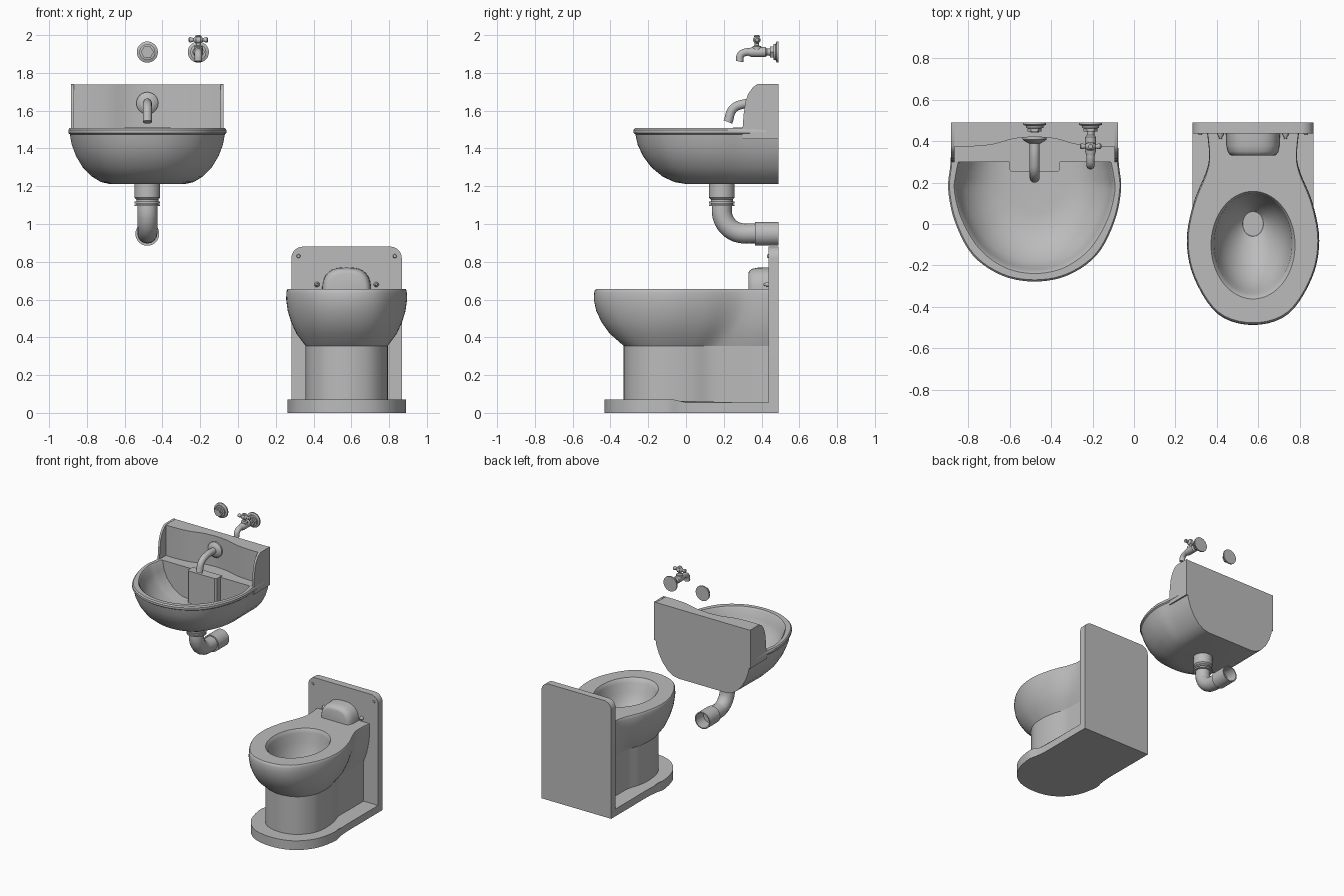
import bpy, bmesh, math
from mathutils import Vector

old = bpy.data.objects.get("Cube")
if old:
    bpy.data.objects.remove(old, do_unlink=True)

grey = bpy.data.materials.new("plain grey ceramic")
grey.use_nodes = True
COLOUR = (0.5, 0.5, 0.5, 1)
grey.diffuse_color = COLOUR
grey.node_tree.nodes["Principled BSDF"].inputs["Base Color"].default_value = COLOUR

TOILET_X, SINK_X, TAP_X = 0.575, -0.48, -0.21
BACK = 0.49


def finish(name, mesh, loc, angle=35):
    mesh.materials.clear()
    mesh.materials.append(grey)
    obj = bpy.data.objects.new(name, mesh)
    obj.location = loc
    bpy.context.collection.objects.link(obj)
    bpy.ops.object.select_all(action='DESELECT')
    obj.select_set(True)
    bpy.context.view_layer.objects.active = obj
    bpy.ops.object.shade_smooth_by_angle(angle=math.radians(angle))
    return obj


def loft(name, rings, loc=(0, 0, 0), angle=35):
    """Skin a stack of equal rings and cap both ends."""
    bm = bmesh.new()
    rows = [[bm.verts.new(p) for p in ring] for ring in rings]
    n = len(rows[0])
    for a, b in zip(rows, rows[1:]):
        for i in range(n):
            j = (i + 1) % n
            bm.faces.new((a[i], a[j], b[j], b[i]))
    bm.faces.new(rows[0][::-1])
    bm.faces.new(rows[-1])
    bmesh.ops.recalc_face_normals(bm, faces=bm.faces)
    mesh = bpy.data.meshes.new(name)
    bm.to_mesh(mesh)
    bm.free()
    return finish(name, mesh, loc, angle)


def smooth(pts, steps=5):
    """Catmull-Rom curve through half-outline points that start on the axis."""
    p = [Vector(q) for q in pts]
    p = [Vector((-p[1].x, p[1].y))] + p + [p[-1]]
    out = []
    for a, b, c, d in zip(p, p[1:], p[2:], p[3:]):
        for k in range(steps):
            t = k / steps
            out.append(0.5 * (2 * b + (c - a) * t + (2 * a - 5 * b + 4 * c - d) * t * t
                              + (3 * b - a - 3 * c + d) * t ** 3))
    return out + [p[-1]]


def half(pts):
    """Smoothed half outline closed by a straight back edge."""
    s = smooth(pts)
    return s + [Vector((0, s[-1].y))]


def blend(a, b, f):
    return [p.lerp(q, f) for p, q in zip(a, b)]


def ring(h, z):
    """Mirror a half outline into a full ring at height z."""
    full = list(h) + [Vector((-p.x, p.y)) for p in h[-2:0:-1]]
    return [(p.x, p.y, z(p.y) if callable(z) else z) for p in full]


def oval(n, rx, ry, cy):
    return [Vector((rx * math.sin(math.pi * i / (n - 1)),
                    cy - ry * math.cos(math.pi * i / (n - 1)))) for i in range(n)]


def turned(name, profile, loc, axis='Y', n=32):
    """Turned part from (distance, radius) pairs along an axis."""
    def place(d, u, v):
        return {'X': (d, u, v), 'Y': (u, d, v), 'Z': (u, v, d)}[axis]
    turns = [2 * math.pi * i / n for i in range(n)]
    return loft(name, [[place(d, r * math.cos(t), r * math.sin(t)) for t in turns]
                       for d, r in profile], loc)


def pipe(name, pts, radius, loc):
    cu = bpy.data.curves.new(name, 'CURVE')
    cu.dimensions = '3D'
    cu.bevel_depth, cu.bevel_resolution, cu.use_fill_caps = radius, 6, True
    sp = cu.splines.new('BEZIER')
    sp.bezier_points.add(len(pts) - 1)
    for bp, (y, z) in zip(sp.bezier_points, pts):
        bp.co = (0, y, z)
        bp.handle_left_type = bp.handle_right_type = 'AUTO'
    tmp = bpy.data.objects.new(name + "_path", cu)
    bpy.context.collection.objects.link(tmp)
    mesh = bpy.data.meshes.new_from_object(tmp.evaluated_get(bpy.context.evaluated_depsgraph_get()))
    bpy.data.objects.remove(tmp, do_unlink=True)
    return finish(name, mesh, loc, 50)


# Toilet bowl: outer skin, flat seat rim, inner basin
wide = half([(0, -.488), (.17, -.435), (.285, -.26), (.32, -.08), (.288, .1),
             (.228, .25), (.212, .33), (.222, .44)])
foot = half([(0, -.33), (.125, -.295), (.2, -.2), (.218, -.09), (.205, .03),
             (.175, .13), (.17, .25), (.17, .44)])
bowl = [ring(blend(foot, wide, f), z) for z, f in
        [(.355, 0), (.42, .47), (.48, .74), (.54, .92), (.6, 1), (.635, .99), (.65, .965), (.655, .93)]]
bowl += [ring(oval(len(wide), rx, ry, cy), z) for z, rx, ry, cy in
         [(.655, .203, .26, -.102), (.645, .196, .252, -.1), (.625, .188, .242, -.095),
          (.56, .18, .23, -.09), (.47, .145, .185, -.07), (.4, .095, .125, -.04),
          (.36, .05, .06, 0), (.3, .04, .045, .02)]]
loft("toilet_bowl", bowl, (TOILET_X, 0, 0))
loft("toilet_pedestal", [ring(foot, z) for z in (.05, .357)], (TOILET_X, 0, 0))

# Plinth, slightly lower towards the back
plinth = half([(0, -.432), (.16, -.395), (.27, -.28), (.313, -.12), (.3, -.03),
               (.292, .06), (.292, .25), (.292, .44)])
top = lambda y: .07 - .015 * min(1, max(0, (y + .06) / .06))
loft("toilet_plinth", [ring(plinth, 0), ring(plinth, top)], (TOILET_X, 0, 0))

# Back plate with rounded top corners
arc = [(.232 + .06 * math.cos(t), .82 + .06 * math.sin(t)) for t in
       [math.pi / 2 * i / 8 for i in range(9)]]
plate = [(-.292, 0), (.292, 0)] + arc + [(-x, z) for x, z in arc[::-1]]
loft("toilet_back_plate", [[(x, y, z) for x, z in plate] for y in (.437, BACK)], (TOILET_X, 0, 0))

# Domed flush cover
def cover_ring(y, s):
    return [(.13 * s * math.copysign(abs(math.cos(t)) ** .7, math.cos(t)), y,
             .645 + .125 * s * math.sin(t) ** .8) for t in [math.pi * i / 20 for i in range(20)] + [math.pi - 1e-6]]
loft("flush_cover", [cover_ring(y, s) for y, s in
                     [(.44, 1), (.38, .99), (.35, .94), (.335, .86), (.33, .75)]], (TOILET_X, 0, 0), 50)
for side in (-1, 1):
    turned("seat_bolt", [(.44, .014), (.43, .014), (.42, .008), (.41, .006)],
           (TOILET_X + side * .157, 0, .68), n=12)
    turned("plate_screw", [(.44, .012), (.43, .008)], (TOILET_X + side * .255, 0, .83), n=12)

# Sink body: outer shell, rolled rim, inner basin
brim = half([(0, -.278), (.16, -.248), (.3, -.15), (.385, .01), (.418, .17), (.406, .3), (.402, BACK)])
base = half([(0, 0), (.07, .01), (.13, .05), (.17, .12), (.19, .2), (.2, .3), (.2, BACK)])
lip = half([(0, -.228), (.14, -.2), (.262, -.11), (.345, .03), (.378, .16), (.372, .24), (.36, .3)])
sump = half([(0, .05), (.05, .06), (.1, .09), (.13, .14), (.14, .2), (.14, .25), (.14, .3)])
sink = [ring(blend(base, brim, f), z) for z, f in
        [(1.212, 0), (1.222, .22), (1.25, .44), (1.3, .66), (1.36, .82), (1.42, .92), (1.475, .965),
         (1.482, 1), (1.498, 1), (1.507, .97)]]
sink += [ring(blend(sump, lip, f), z) for z, f in
         [(1.507, 1.04), (1.495, 1), (1.44, .95), (1.38, .83), (1.32, .6), (1.28, .3), (1.27, 0)]]
loft("sink_basin", sink, (SINK_X, 0, 0))

# Splashback: hollowed panel between two curved cheeks
panel = [Vector(p) for p in [(0, .422)]] + smooth([(0, .42), (.1, .412), (.2, .385), (.3, .375), (.39, .375)])[1:]
panel += [Vector((.39, BACK)), Vector((0, BACK))]
loft("sink_splashback", [ring(panel, z) for z in (1.49, 1.738)], (SINK_X, 0, 0))
cheek = [(BACK, 1.45), (.3, 1.45), (.3, 1.51), (.305, 1.58), (.315, 1.65), (.33, 1.69),
         (.355, 1.725), (.38, 1.74), (BACK, 1.74)]
for side in (-1, 1):
    loft("sink_cheek", [[(x, y, z) for y, z in cheek] for x in (.387 * side, .403 * side)], (SINK_X, 0, 0))

# Overflow box on the basin back wall
box = [Vector(p) for p in [(0, .25), (.11, .25), (.122, .262), (.122, .32), (0, .32)]]
loft("overflow_box", [ring(box, z) for z in (1.27, 1.512)], (SINK_X, 0, 0))

# Sink spout
turned("spout_flange", [(.425, .058), (.408, .058), (.398, .045), (.39, .03)], (SINK_X, 0, 1.64))
pipe("sink_spout", [(.41, 1.64), (.31, 1.636), (.25, 1.61), (.222, 1.54)], .024, (SINK_X, 0, 0))

# Drain pipe to the wall
turned("drain_collar", [(1.215, .068), (1.14, .068), (1.13, .058), (1.118, .058), (1.118, .068),
                        (1.108, .068), (1.108, .058), (1.104, .058), (1.104, .068), (1.094, .068),
                        (1.094, .053)], (SINK_X, .19, 0), 'Z')
bend = [(.19, 1.1), (.19, 1.06)] + [(.31 - .12 * math.cos(t), 1.07 - .12 * math.sin(t)) for t in
                                    [math.pi / 2 * i / 6 for i in range(1, 7)]] + [(.38, .95)]
pipe("drain_bend", bend, .053, (SINK_X, 0, 0))
turned("drain_sleeve", [(.365, .05), (.365, .063), (BACK, .063), (BACK, .055), (.4, .055)],
       (SINK_X, 0, .948))

# Wall fittings: rosette and hexagon nut for both taps
for x in (SINK_X, TAP_X):
    turned("wall_rosette", [(BACK, .056), (.48, .056), (.474, .042), (.464, .042), (.462, .03)], (x, 0, 1.91))
    turned("hexagon_nut", [(.468, .034), (.446, .034)], (x, 0, 1.91), n=6)
turned("fitting_bore", [(.45, .02), (.442, .02)], (SINK_X, 0, 1.91), n=20)

# Tap body, spout and cross handle
turned("tap_body", [(.46, .018), (.43, .018), (.42, .026), (.35, .026), (.33, .02)], (TAP_X, 0, 1.91))
pipe("tap_spout", [(.35, 1.91), (.315, 1.909), (.29, 1.895), (.283, 1.86)], .02, (TAP_X, 0, 0))
turned("tap_stem", [(1.9, .024), (1.94, .024), (1.945, .012), (1.985, .012), (1.995, .016), (2.0, .01)],
       (TAP_X, .375, 0), 'Z', 20)
turned("tap_handle", [(-.052, .008), (-.046, .014), (-.036, .013), (-.025, .009), (-.012, .02),
                      (.012, .02), (.025, .009), (.036, .013), (.046, .014), (.052, .008)],
       (TAP_X, .375, 1.975), 'X', 20)
